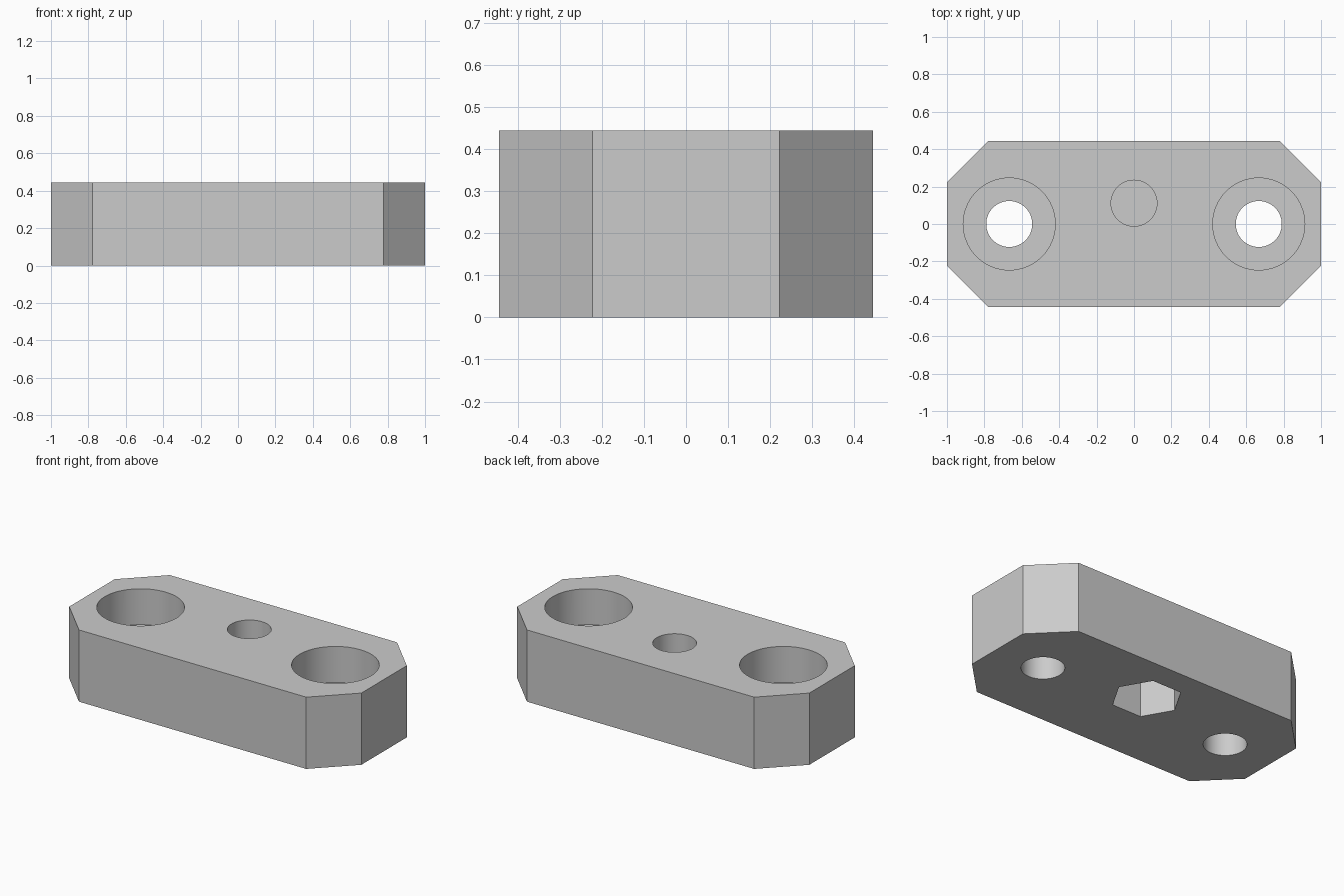
import bpy
import bmesh
from math import radians

default = bpy.data.objects.get("Cube")
if default:
    bpy.data.objects.remove(default, do_unlink=True)

# Overall sizes
HALF_X, HALF_Y, HEIGHT, CHAMFER = 1.0, 0.444, 0.444, 0.222
SEAT_Z = 0.222
OVER = 0.1

grey = bpy.data.materials.new("plain grey")
grey.use_nodes = True
colour = (0.6, 0.6, 0.6, 1)
grey.diffuse_color = colour
grey.node_tree.nodes["Principled BSDF"].inputs["Base Color"].default_value = colour


def make_block(name):
    """Box with its four upright edges chamfered."""
    bm = bmesh.new()
    bmesh.ops.create_cube(bm, size=1)
    bmesh.ops.scale(bm, vec=(2 * HALF_X, 2 * HALF_Y, HEIGHT), verts=bm.verts)
    bmesh.ops.translate(bm, vec=(0, 0, HEIGHT / 2), verts=bm.verts)
    upright = [e for e in bm.edges
               if abs(e.verts[0].co.z - e.verts[1].co.z) > HEIGHT / 2]
    bmesh.ops.bevel(bm, geom=upright, offset=CHAMFER, segments=1, affect='EDGES')
    mesh = bpy.data.meshes.new(name)
    bm.to_mesh(mesh)
    bm.free()
    mesh.materials.append(grey)
    obj = bpy.data.objects.new(name, mesh)
    bpy.context.collection.objects.link(obj)
    return obj


def drill(block, name, radius, x, y, z0, z1, sides=64):
    """Cut an upright round or polygonal hole from z0 to z1."""
    bpy.ops.mesh.primitive_cylinder_add(
        vertices=sides, radius=radius, depth=z1 - z0,
        location=(x, y, (z0 + z1) / 2), rotation=(0, 0, radians(90)))
    cutter = bpy.context.object
    cutter.name = name
    cutter.hide_render = True
    cutter.data.materials.append(grey)
    mod = block.modifiers.new(name, 'BOOLEAN')
    mod.object = cutter
    mod.operation = 'DIFFERENCE'
    mod.solver = 'EXACT'
    bpy.ops.object.select_all(action='DESELECT')
    block.select_set(True)
    bpy.context.view_layer.objects.active = block
    bpy.ops.object.modifier_apply(modifier=name)
    bpy.data.objects.remove(cutter, do_unlink=True)


block = make_block("mounting_block")

# Counterbored screw holes at both ends
for side in (-1, 1):
    drill(block, "screw_hole", 0.123, side * 0.667, 0, -OVER, HEIGHT + OVER)
    drill(block, "counterbore", 0.246, side * 0.667, 0, SEAT_Z, HEIGHT + OVER)

# Centre bolt hole above a hexagonal nut pocket, with a thin web between
drill(block, "nut_pocket", 0.203, 0, 0.111, -OVER, SEAT_Z, sides=6)
drill(block, "bolt_hole", 0.123, 0, 0.111, SEAT_Z + 0.012, HEIGHT + OVER)

bpy.ops.object.shade_smooth_by_angle(angle=radians(30))
